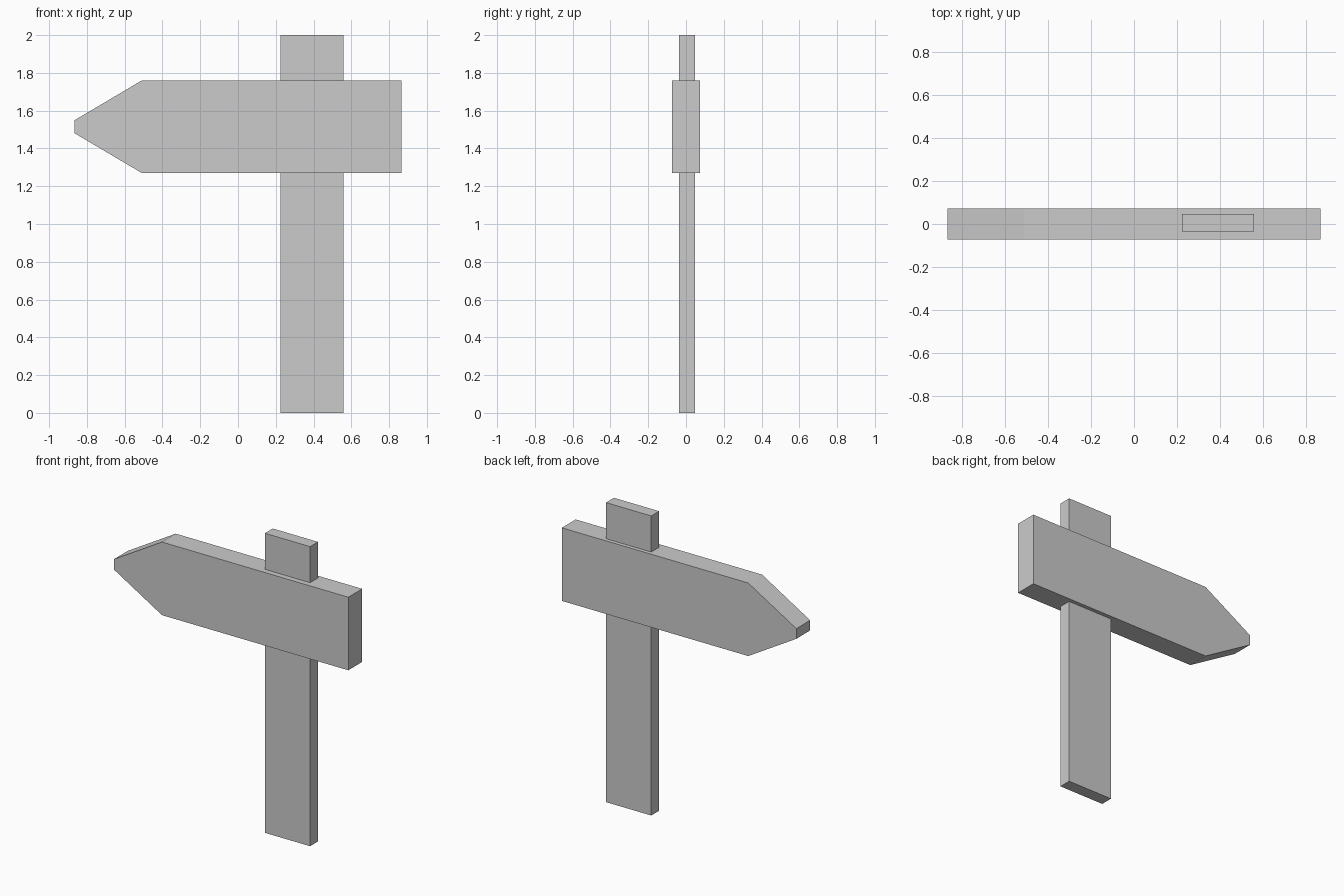
import bpy

if "Cube" in bpy.data.objects:
    bpy.data.objects.remove(bpy.data.objects["Cube"])


def extrude_profile(name, profile, y0, y1):
    """Solid made by extruding an x-z outline from y0 to y1."""
    n = len(profile)
    verts = [(x, y, z) for y in (y0, y1) for x, z in profile]
    faces = [list(range(n)), list(range(2 * n - 1, n - 1, -1))]
    for i in range(n):
        j = (i + 1) % n
        faces.append([j, i, i + n, j + n])
    mesh = bpy.data.meshes.new(name)
    mesh.from_pydata(verts, [], faces)
    obj = bpy.data.objects.new(name, mesh)
    bpy.context.collection.objects.link(obj)
    return obj


# Upright post, running through the board
extrude_profile("post", [(0.224, 0), (0.558, 0), (0.558, 2), (0.224, 2)],
                -0.036, 0.047)

# Arrow board with a blunt tip pointing to -x, symmetric about its mid height
mid, half, tip = 1.515, 0.244, 0.034
lower = [(-0.866, mid - tip), (-0.511, mid - half), (0.866, mid - half)]
upper = [(x, 2 * mid - z) for x, z in reversed(lower)]
extrude_profile("arrow_board", lower + upper, -0.073, 0.073)
